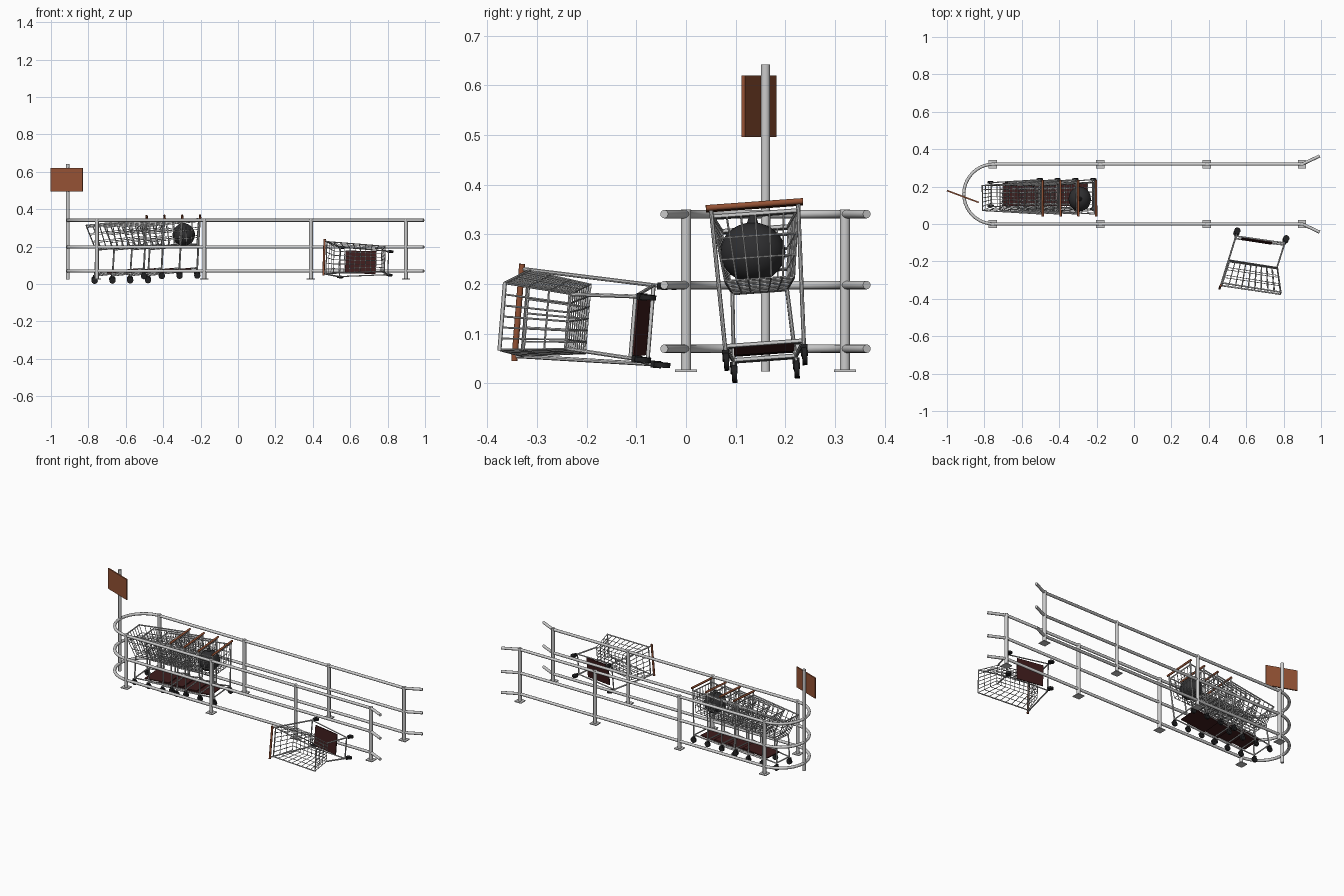
import bpy, bmesh, math
from mathutils import Vector, Matrix

if "Cube" in bpy.data.objects:
    bpy.data.objects.remove(bpy.data.objects["Cube"])


def material(name, rgb):
    m = bpy.data.materials.new(name)
    m.diffuse_color = (*rgb, 1)
    m.use_nodes = True
    m.node_tree.nodes["Principled BSDF"].inputs["Base Color"].default_value = m.diffuse_color
    return m


ORANGE = material("burnt_orange", (0.30, 0.085, 0.035))
RED = material("dark_red", (0.05, 0.012, 0.012))
BLACK = material("black_rubber", (0.015, 0.015, 0.016))
BAG = material("dark_bag", (0.028, 0.028, 0.03))


def place(name, mesh, matrix=None):
    ob = bpy.data.objects.new(name, mesh)
    bpy.context.collection.objects.link(ob)
    if matrix:
        ob.matrix_world = matrix
    return ob


def tubes(name, paths, r, res=1, mat=None):
    """Mesh of round tubes along (points, closed) paths."""
    cu = bpy.data.curves.new(name, 'CURVE')
    cu.dimensions = '3D'
    cu.bevel_depth, cu.bevel_resolution, cu.use_fill_caps = r, res, True
    for pts, closed in paths:
        sp = cu.splines.new('POLY')
        sp.points.add(len(pts) - 1)
        for p, co in zip(sp.points, pts):
            p.co = (*co, 1)
        sp.use_cyclic_u = closed
    tmp = place(name + "_path", cu)
    bpy.context.view_layer.update()
    dg = bpy.context.evaluated_depsgraph_get()
    me = bpy.data.meshes.new_from_object(tmp.evaluated_get(dg))
    me.name = name
    bpy.data.objects.remove(tmp)
    me.materials.clear()
    if mat:
        me.materials.append(mat)
    return me


def solid(name, build, mat=None):
    """Mesh filled by a bmesh building function."""
    bm = bmesh.new()
    build(bm)
    me = bpy.data.meshes.new(name)
    bm.to_mesh(me)
    bm.free()
    if mat:
        me.materials.append(mat)
    return me


def box(bm, centre, size):
    bmesh.ops.create_cube(bm, size=1, matrix=Matrix.Translation(centre) @ Matrix.Diagonal((*size, 1)))


# ---- corral: U-shaped rails with flared ends ----
plan = [(0.993, -0.044), (0.9, 0)]
plan += [(-0.75 - 0.16 * math.sin(a), 0.16 - 0.16 * math.cos(a))
         for a in (math.pi * i / 20 for i in range(21))]
plan += [(0.9, 0.32), (0.993, 0.364)]
for label, z in (("lower", 0.07), ("middle", 0.198), ("upper", 0.341)):
    place(label + "_rail", tubes(label + "_rail", [([(x, y, z) for x, y in plan], False)], 0.0085, 4))

# posts and base plates
post = tubes("post", [([(0, 0, 0.025), (0, 0, 0.35)], False)], 0.0105, 4)
plate = solid("base_plate", lambda bm: box(bm, (0, 0, 0.026), (0.045, 0.045, 0.005)))
for x in (-0.755, -0.18, 0.39, 0.898):
    for y in (0, 0.32):
        at = Matrix.Translation((x, y, 0))
        place("corral_post", post, at)
        place("base_plate", plate, at)

# sign on its pole
place("sign_pole", tubes("sign_pole", [([(-0.91, 0.16, 0.024), (-0.91, 0.16, 0.642)], False)], 0.0095, 4))
place("sign_board", solid("sign_board", lambda bm: box(bm, (0, 0, 0), (0.182, 0.008, 0.124)), ORANGE),
      Matrix.Translation((-0.915, 0.147, 0.558)) @ Matrix.Rotation(math.radians(-20.5), 4, 'Z'))


# ---- cart meshes; local +x is forward, origin between the rear wheels ----
def mix(a, b, t):
    return a + (b - a) * t


def basket(s, t, h):
    """s: side -1..1, t: back to front, h: bottom to rim."""
    x = mix(mix(-0.014, 0.243, t), mix(-0.035, 0.281, t), h)
    w = mix(mix(0.07, 0.055, t), mix(0.086, 0.067, t), h)
    return (x, s * w, mix(0.16, 0.29, h))


def ring(h):
    return [basket(s, t, h) for s, t in ((-1, 0), (1, 0), (1, 1), (-1, 1))]


wires = [(ring(h), True) for h in (0, 0.33, 0.66)]
for i in range(10):
    t = i / 9
    wires.append(([basket(s, t, h) for s, h in ((1, 1), (1, 0), (-1, 0), (-1, 1))], False))
for i in range(1, 6):
    s = -1 + i / 3
    wires.append(([basket(s, t, h) for t, h in ((0, 1), (0, 0), (1, 0), (1, 1))], False))

base = [(0, -0.079, 0.03), (0, 0.079, 0.03), (0.26, 0.063, 0.026), (0.26, -0.063, 0.026)]
frame = [(ring(1), True), (base, True)]
for s in (-1, 1):
    frame.append(([(0, s * 0.079, 0.014), (-0.044, s * 0.088, 0.307)], False))
    frame.append(([(0.263, s * 0.063, 0.014), (0.24, s * 0.055, 0.16)], False))


def build_wheels(bm):
    for x, y in ((0, 0.079), (0.265, 0.063)):
        for s in (-1, 1):
            bmesh.ops.create_cone(bm, cap_ends=True, segments=14, radius1=0.017, radius2=0.017, depth=0.01,
                                  matrix=Matrix.Translation((x, s * y, 0)) @ Matrix.Rotation(math.pi / 2, 4, 'X'))
            box(bm, (x, s * y, 0.012), (0.012, 0.014, 0.02))


cart = {
    "cart_basket_wires": tubes("cart_basket_wires", wires, 0.002),
    "cart_frame": tubes("cart_frame", frame, 0.0042, 2),
    "cart_handle": tubes("cart_handle", [([(-0.045, -0.098, 0.307), (-0.045, 0.098, 0.307)], False)],
                         0.0062, 3, ORANGE),
    "cart_lower_shelf": solid("cart_lower_shelf", lambda bm: box(bm, (0.112, 0, 0.032), (0.165, 0.122, 0.006)), RED),
    "cart_wheels": solid("cart_wheels", build_wheels, BLACK),
}


def add_cart(origin, forward, up):
    f = Vector(forward).normalized()
    left = Vector(up).cross(f).normalized()
    m = Matrix((f, left, f.cross(left))).transposed().to_4x4()
    m.translation = origin
    for name, me in cart.items():
        place(name, me, m)


# nested row of four and one cart tipped on its side
for i in range(4):
    add_cart((-0.503 + 0.095 * i, 0.16, 0.048 + 0.001 * i), (-0.995, 0, -0.097), (-0.097, -0.072, 0.99))
add_cart((0.55, -0.042, 0.116), (0.985, -0.15, -0.02), (-0.15, -0.985, 0.085))

# tied bag in the last cart
def build_bag(bm):
    bmesh.ops.create_uvsphere(bm, u_segments=20, v_segments=14, radius=1,
                              matrix=Matrix.Diagonal((0.06, 0.066, 0.06, 1)))
    bmesh.ops.create_cone(bm, cap_ends=True, segments=10, radius1=0.014, radius2=0.005, depth=0.026,
                          matrix=Matrix.Translation((0, 0, 0.065)))


place("tied_bag", solid("tied_bag", build_bag, BAG), Matrix.Translation((-0.29, 0.134, 0.264)))

# smooth shading with sharp edges kept
for ob in bpy.context.scene.objects:
    ob.select_set(True)
    bpy.context.view_layer.objects.active = ob
bpy.ops.object.shade_smooth_by_angle(angle=math.radians(40))
